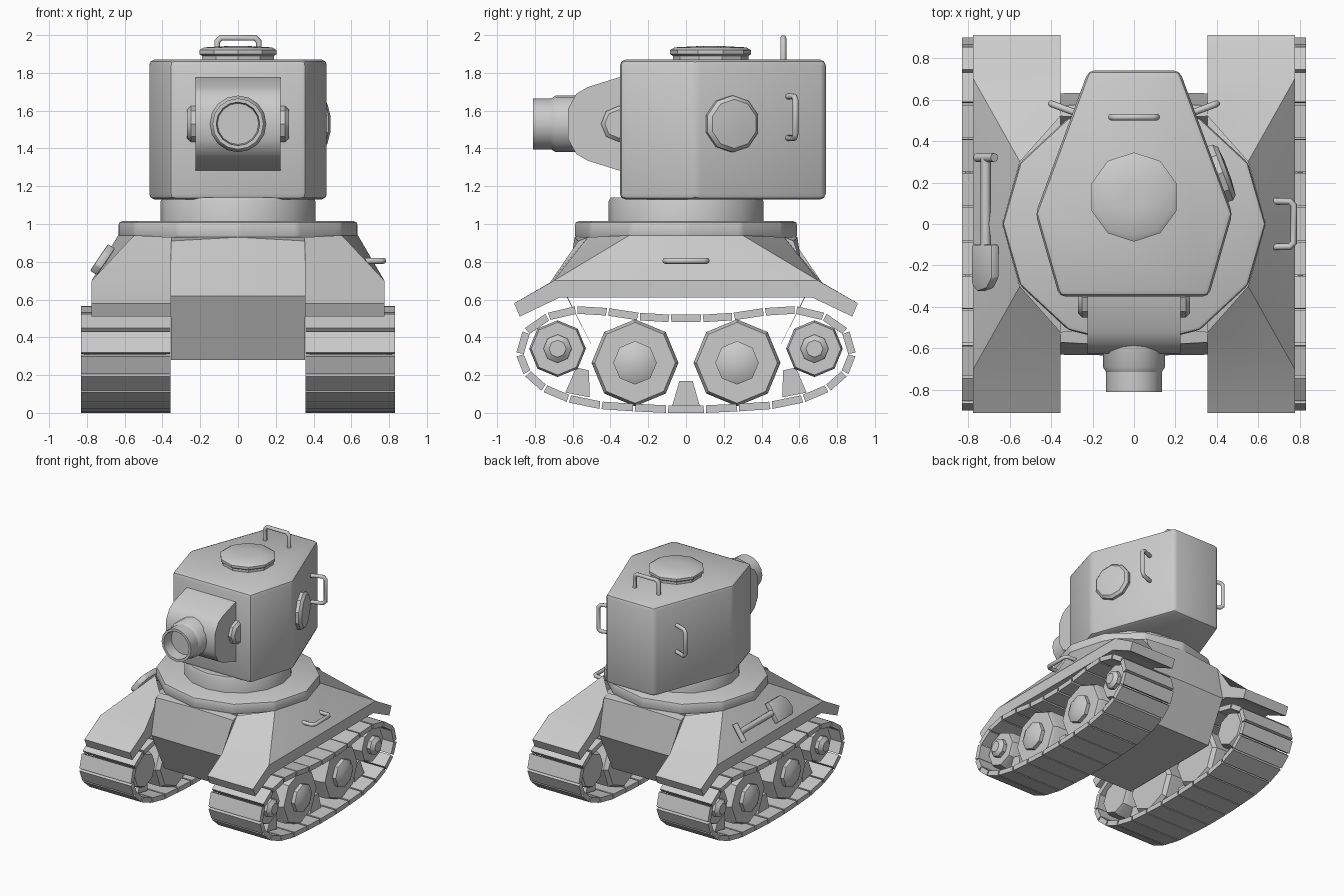
import bpy, bmesh
from math import pi, cos, sin
from mathutils import Vector, Matrix

if "Cube" in bpy.data.objects:
    bpy.data.objects.remove(bpy.data.objects["Cube"])


def finish(name, bm, matrix=None):
    bmesh.ops.remove_doubles(bm, verts=bm.verts, dist=0.0005)
    bmesh.ops.recalc_face_normals(bm, faces=bm.faces)
    if matrix:
        bm.transform(matrix)
    me = bpy.data.meshes.new(name)
    bm.to_mesh(me)
    bm.free()
    ob = bpy.data.objects.new(name, me)
    bpy.context.collection.objects.link(ob)
    return ob


def add_prism(bm, pts, lo, hi, axis='Z'):
    place = (lambda a, b, h: (a, b, h)) if axis == 'Z' else (lambda a, b, h: (h, a, b))
    low, high = [[bm.verts.new(place(a, b, h)) for a, b in pts] for h in (lo, hi)]
    bm.faces.new(low[::-1])
    bm.faces.new(high)
    for i in range(len(pts)):
        j = (i + 1) % len(pts)
        bm.faces.new((low[i], low[j], high[j], high[i]))


def prism(name, pts, lo, hi, axis='Z', bevel=0, matrix=None):
    bm = bmesh.new()
    add_prism(bm, pts, lo, hi, axis)
    if bevel:
        bmesh.ops.recalc_face_normals(bm, faces=bm.faces)
        bmesh.ops.bevel(bm, geom=bm.edges[:], offset=bevel, segments=2,
                        profile=0.5, affect='EDGES')
    return finish(name, bm, matrix)


def lathe(name, prof, n, origin=(0, 0, 0), axis=(0, 0, 1)):
    """Revolve (radius, height) points around an axis; ends are capped."""
    bm = bmesh.new()
    rings = [[bm.verts.new((r * cos(pi / 2 + 2 * pi * k / n), r * sin(pi / 2 + 2 * pi * k / n), h))
              for k in range(n)] for r, h in prof]
    for a, b in zip(rings, rings[1:]):
        for k in range(n):
            j = (k + 1) % n
            bm.faces.new((a[k], a[j], b[j], b[k]))
    bm.faces.new(rings[0][::-1])
    bm.faces.new(rings[-1])
    rot = Vector(axis).to_track_quat('Z', 'Y').to_matrix().to_4x4()
    return finish(name, bm, Matrix.Translation(origin) @ rot)


def tube(name, pts, r):
    cu = bpy.data.curves.new(name, 'CURVE')
    cu.dimensions = '3D'
    cu.bevel_depth, cu.bevel_resolution, cu.use_fill_caps = r, 2, True
    sp = cu.splines.new('POLY')
    sp.points.add(len(pts) - 1)
    for p, co in zip(sp.points, pts):
        p.co = (*co, 1)
    ob = bpy.data.objects.new(name, cu)
    bpy.context.collection.objects.link(ob)


def handle(name, base, along, out, half, height, r=0.016):
    """U-shaped grab handle with clipped corners."""
    b, a, o = Vector(base), Vector(along), Vector(out)
    c = 0.02
    prof = [(-half, -0.02), (-half, height - c), (-half + c, height),
            (half - c, height), (half, height - c), (half, -0.02)]
    tube(name, [b + a * u + o * v for u, v in prof], r)


# Hull: one quadrant of the fenders and open-sided belly, mirrored four ways
V = dict(
    o0=(.775, 0, .70), o1=(.775, .70, .70), o2=(.775, .91, .58), o3=(.775, .88, .51),
    o4=(.775, .67, .61), o5=(.775, 0, .61),
    i1=(.355, .72, .69), i2=(.355, .91, .58), i3=(.355, .88, .51), i4=(.355, .67, .61), i5=(.355, 0, .61),
    d0=(.635, 0, .94), d1=(.55, .30, .94), d2=(.355, .52, .93), d3=(0, .5, .93),
    c0=(.355, .57, .91), c1=(.355, .63, .62), c2=(.355, .46, .28), c3=(.355, 0, .28),
    m0=(0, .59, .93), m1=(0, .635, .62), m2=(0, .46, .28), m3=(0, 0, .28))
FACES = ["o0 o1 d1 d0", "o1 i1 d2 d1", "o1 o2 i2 i1", "o2 o3 i3 i2", "o3 o4 i4 i3",
         "o4 o5 i5 i4", "o0 o5 o4 o3 o2 o1", "i1 i2 i3 i4 c1 c0 d2", "d2 c0 m0 d3",
         "c0 c1 m1 m0", "c1 c2 m2 m1", "c2 c3 m3 m2"]
bm = bmesh.new()
for sx in (1, -1):
    for sy in (1, -1):
        vs = {k: bm.verts.new((x * sx, y * sy, z)) for k, (x, y, z) in V.items()}
        for f in FACES:
            bm.faces.new([vs[k] for k in f.split()])
finish("hull", bm)

# Deck plate and turret ring
deck = [(0.635 * cos(k * pi / 6), 0.59 * sin(k * pi / 6)) for k in range(12)]
prism("deck_plate", deck, .92, 1.015, bevel=.02)
lathe("turret_ring", [(.41, .98), (.41, 1.12), (.40, 1.14)], 16)

# Turret
prism("turret", [(-.36, -.35), (.36, -.35), (.475, .05), (.22, .74), (-.22, .74), (-.475, .05)],
      1.13, 1.87, bevel=.03)

# Roof and side hatches
lathe("roof_hatch", [(.20, 1.86), (.20, 1.89), (.215, 1.90), (.215, 1.92), (.19, 1.935), (.06, 1.942)],
      10, (0, .13, 0))
side_n = Vector((.938, .347, 0))
lathe("side_hatch", [(.15, -.03), (.15, .025), (.13, .045), (.05, .052)], 10, (.405, .24, 1.53), side_n)

# Grab handles
handle("roof_handle", (0, .515, 1.87), (1, 0, 0), (0, 0, 1), .11, .115)
for s, n in ((1, "right"), (-1, "left")):
    handle("turret_handle_" + n, (.292 * s, .54, 1.565), (0, 0, 1), (.938 * s, .347, 0), .11, .115)
handle("hull_handle", (.69, 0, .805), (0, 1, 0), (1, 0, 0), .11, .08)

# Gun: mantlet, trunnion, collar and hollow barrel
prism("mantlet", [(-.33, 1.78), (-.36, 1.775), (-.52, 1.725), (-.58, 1.69), (-.625, 1.61), (-.625, 1.45),
                  (-.58, 1.37), (-.52, 1.335), (-.36, 1.285), (-.33, 1.28)], -.225, .225, 'X')
lathe("trunnion", [(.075, -.27), (.095, -.25), (.095, .25), (.075, .27)], 8, (0, -.355, 1.53), (1, 0, 0))
lathe("gun_collar", [(.15, .5), (.15, .69), (.13, .72)], 16, (0, 0, 1.53), (0, -1, 0))
lathe("gun_barrel", [(.135, .6), (.135, .81), (.115, .81), (.105, .66)], 16, (0, 0, 1.53), (0, -1, 0))

# Running gear
half = [(.085, .50), (.25, .51), (.415, .535), (.58, .545), (.73, .51), (.845, .43), (.88, .31),
        (.84, .21), (.75, .13), (.62, .075), (.45, .04), (.275, .028), (.10, .02)]
loop = half + [(-y, z) for y, z in reversed(half)]
for s, side in ((1, "right"), (-1, "left")):
    # Track links, one tapered plate per joint pair
    bm = bmesh.new()
    x0, x1 = sorted((.357 * s, .83 * s))
    for i, p in enumerate(loop):
        p, q = Vector(p), Vector(loop[(i + 1) % len(loop)])
        t = (q - p).normalized()
        nrm = Vector((t.y, -t.x)) * -.02
        if nrm.dot((p + q) / 2 - Vector((0, .28))) < 0:
            nrm = -nrm
        a, b = p + t * .004, q - t * .004
        add_prism(bm, [tuple(v) for v in (a + nrm, b + nrm, b - nrm - t * .004, a - nrm + t * .004)],
                  x0, x1, 'X')
    finish("track_" + side, bm)
    # Wheels with domed hubs
    for y, z, r, h in ((.27, .265, .23, .115), (.68, .34, .15, .075)):
        for sy in (1, -1):
            lathe("wheel_" + side, [(r * .9, .38), (r, .41), (r, .73), (r * .93, .76)], 8,
                  (0, y * sy, z), (s, 0, 0))
            lathe("hub_" + side, [(h, .74), (h, .79), (h * .6, .815)], 8, (0, y * sy, z), (s, 0, 0))
    # Guide blocks
    for y, z, tilt, w in ((0, .03, 0, .075), (.575, .095, .2, .065), (-.575, .095, -.2, .065)):
        m = Matrix.Translation((.595 * s, y, z)) @ Matrix.Rotation(tilt, 4, 'X')
        prism("track_guide_" + side, [(-w, 0), (w, 0), (.035, .14), (-.035, .14)], -.12, .12, 'X', matrix=m)

# Shovel lying on the sloped left side
v = Vector((.56, 0, .83)).normalized()
n = Vector((-v.z, 0, v.x))
m = Matrix((v, (0, 1, 0), n)).transposed().to_4x4()
m.translation = (-.715, 0, .81)
prism("shovel_blade", [(-.085, -.10), (.085, -.10), (.085, -.26), (.04, -.31), (-.04, -.325), (-.085, -.29)],
      -.02, .025, bevel=.008, matrix=m)
c = m.translation
tube("shovel_shaft", [c + Vector((0, .32, 0)), c + Vector((0, -.12, 0))], .024)
tube("shovel_grip", [c + v * k + Vector((0, .32, 0)) for k in (-.075, .075)], .022)

# Smooth shading with sharp edges kept
bpy.ops.object.select_all(action='DESELECT')
for ob in bpy.data.objects:
    if ob.type == 'MESH':
        ob.select_set(True)
        bpy.context.view_layer.objects.active = ob
bpy.ops.object.shade_smooth_by_angle(angle=0.6)
